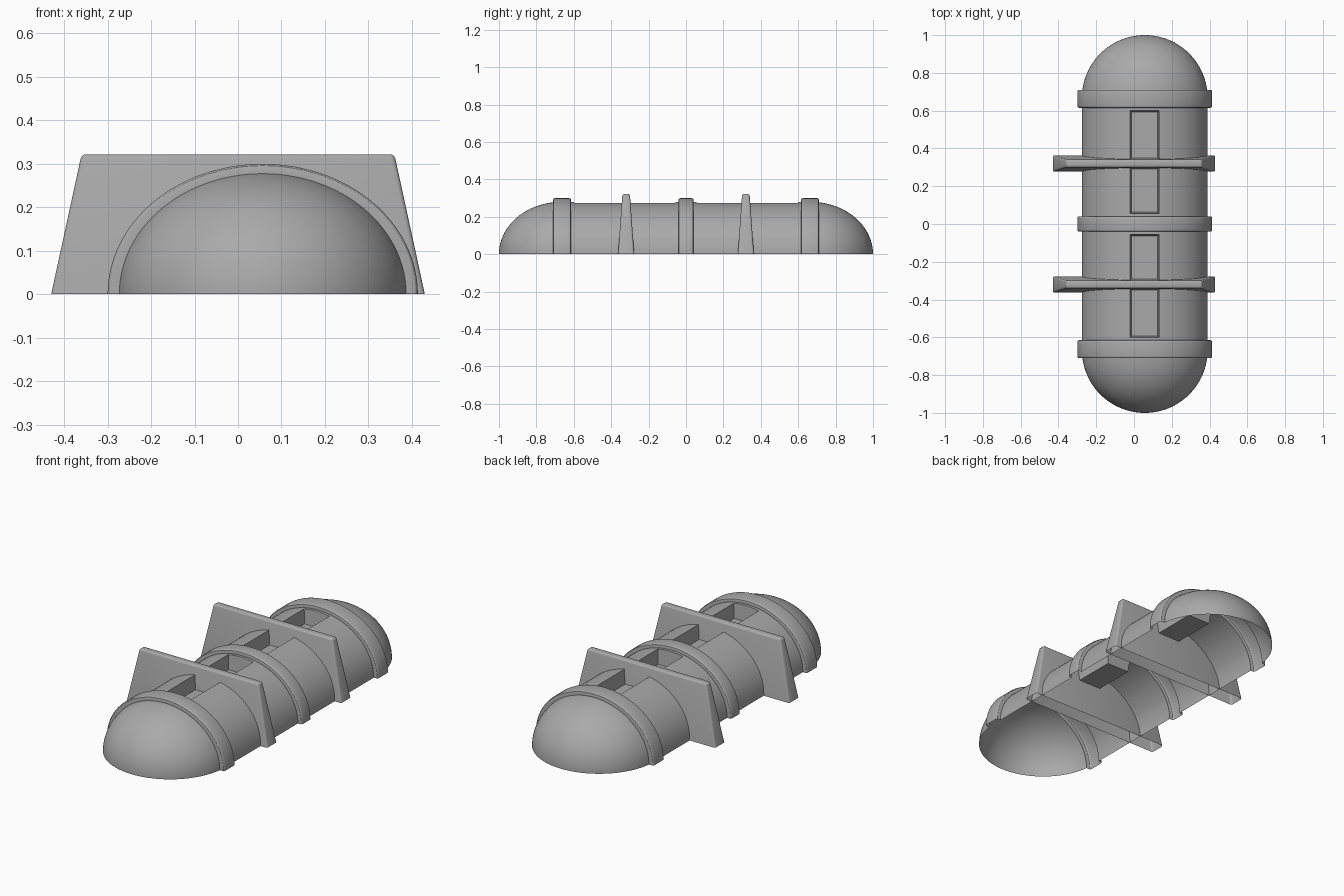
import bpy, bmesh, math
from mathutils import Vector

cube = bpy.data.objects.get("Cube")
if cube:
    bpy.data.objects.remove(cube, do_unlink=True)

CENTRE_X, RADIUS, SQUASH = 0.057, 0.333, 0.84
RING_RADIUS = 0.357
SEGMENTS = 64

grey = bpy.data.materials.new("plain grey")
grey.use_nodes = True
colour = (0.4, 0.4, 0.4, 1)
grey.diffuse_color = colour
grey.node_tree.nodes["Principled BSDF"].inputs["Base Color"].default_value = colour


def finish(bm, name):
    mesh = bpy.data.meshes.new(name)
    bm.to_mesh(mesh)
    bm.free()
    mesh.materials.append(grey)
    obj = bpy.data.objects.new(name, mesh)
    bpy.context.collection.objects.link(obj)
    bpy.ops.object.select_all(action='DESELECT')
    obj.select_set(True)
    bpy.context.view_layer.objects.active = obj
    bpy.ops.object.shade_smooth_by_angle(angle=math.radians(30))
    return obj


def ring_profile(start, end, r_start, r_end):
    """Raised band with softened outer corners, as (y, radius) pairs."""
    points, b = [(start, r_start)], 0.01
    for i in range(4):
        a = math.radians(30 * i)
        points.append((start + b - b * math.cos(a), RING_RADIUS - b + b * math.sin(a)))
    for i in range(4):
        a = math.radians(90 - 30 * i)
        points.append((end - b + b * math.cos(a), RING_RADIUS - b + b * math.sin(a)))
    return points + [(end, r_end)]


# Half profile from the middle ring to the tip of the dome, then mirrored
dome_centre = 1 - RADIUS
half = [p for p in ring_profile(-0.04, 0.04, RADIUS, RADIUS) if p[0] > 0]
half += ring_profile(0.615, 0.71, RADIUS, math.sqrt(RADIUS ** 2 - (0.71 - dome_centre) ** 2))
start_angle = math.asin((0.71 - dome_centre) / RADIUS)
for i in range(1, 25):
    a = start_angle + (math.pi / 2 - start_angle) * i / 24
    half.append((dome_centre + RADIUS * math.sin(a), max(RADIUS * math.cos(a), 0)))
profile = [(-y, r) for y, r in reversed(half)] + half

# Open half-capsule shell swept from the profile
bm = bmesh.new()
rows = []
for y, r in profile:
    row = []
    for i in range(SEGMENTS + 1):
        a = math.pi * i / SEGMENTS
        row.append(bm.verts.new((CENTRE_X + r * math.cos(a), y, r * SQUASH * math.sin(a))))
    rows.append(row)
for lower, upper in zip(rows, rows[1:]):
    for i in range(SEGMENTS):
        bm.faces.new((lower[i], upper[i], upper[i + 1], lower[i + 1]))
bmesh.ops.remove_doubles(bm, verts=bm.verts, dist=0.00001)

# Two sunken trays along the crown
LEFT, RIGHT, FLOOR, DRAFT = -0.02, 0.132, 0.195, 0.008


def cut(bm, point, normal, y0, y1):
    faces = [f for f in bm.faces if y0 < f.calc_center_median().y < y1
             and f.calc_center_median().z > 0.2]
    geom = set(faces)
    for f in faces:
        geom.update(f.edges)
        geom.update(f.verts)
    bmesh.ops.bisect_plane(bm, geom=list(geom), plane_co=point, plane_no=normal, dist=0.00001)


for y0, y1 in ((-0.6, -0.055), (0.055, 0.6)):
    for y in (y0, y1):
        cut(bm, (0, y, 0), (0, 1, 0), y0 - 0.014, y1 + 0.014)
    for x in (LEFT, RIGHT):
        cut(bm, (x, 0, 0), (1, 0, 0), y0, y1)
    hole = [f for f in bm.faces if y0 < f.calc_center_median().y < y1
            and LEFT < f.calc_center_median().x < RIGHT]
    rim = [e for f in hole for e in f.edges if any(g not in hole for g in e.link_faces)]
    bmesh.ops.delete(bm, geom=hole, context='FACES_ONLY')
    rim = [e for e in rim if e.is_valid]
    walls = bmesh.ops.extrude_edge_only(bm, edges=rim)["geom"]
    mid_x, mid_y = (LEFT + RIGHT) / 2, (y0 + y1) / 2
    for v in (g for g in walls if isinstance(g, bmesh.types.BMVert)):
        v.co.x = mid_x + (v.co.x - mid_x) * (1 - 2 * DRAFT / (RIGHT - LEFT))
        v.co.y = mid_y + (v.co.y - mid_y) * (1 - 2 * DRAFT / (y1 - y0))
        v.co.z = FLOOR
    bmesh.ops.contextual_create(bm, geom=[g for g in walls if isinstance(g, bmesh.types.BMEdge)])
loose = [e for e in bm.edges if not e.link_faces]
bmesh.ops.delete(bm, geom=loose, context='EDGES')
bmesh.ops.recalc_face_normals(bm, faces=bm.faces)
crown = max(bm.faces, key=lambda f: f.calc_center_median().z)
if crown.normal.z < 0:
    bmesh.ops.reverse_faces(bm, faces=bm.faces)
finish(bm, "capsule_shell")


# Tapered cross plates, open underneath
def cross_plate(name, y):
    bm = bmesh.new()
    bmesh.ops.create_cube(bm, size=2)
    for v in bm.verts:
        top = v.co.z > 0
        v.co = Vector((v.co.x * (0.36 if top else 0.43),
                       y + v.co.y * (0.02 if top else 0.043),
                       0.322 if top else 0))
    base = [f for f in bm.faces if f.normal.z < -0.9 or f.calc_center_median().z < 0.001]
    bmesh.ops.delete(bm, geom=base, context='FACES_ONLY')
    edges = [e for e in bm.edges if not e.is_boundary]
    bmesh.ops.bevel(bm, geom=edges, offset=0.01, segments=3, profile=0.5, affect='EDGES')
    bmesh.ops.recalc_face_normals(bm, faces=bm.faces)
    finish(bm, name)


cross_plate("front_cross_plate", -0.32)
cross_plate("back_cross_plate", 0.32)
